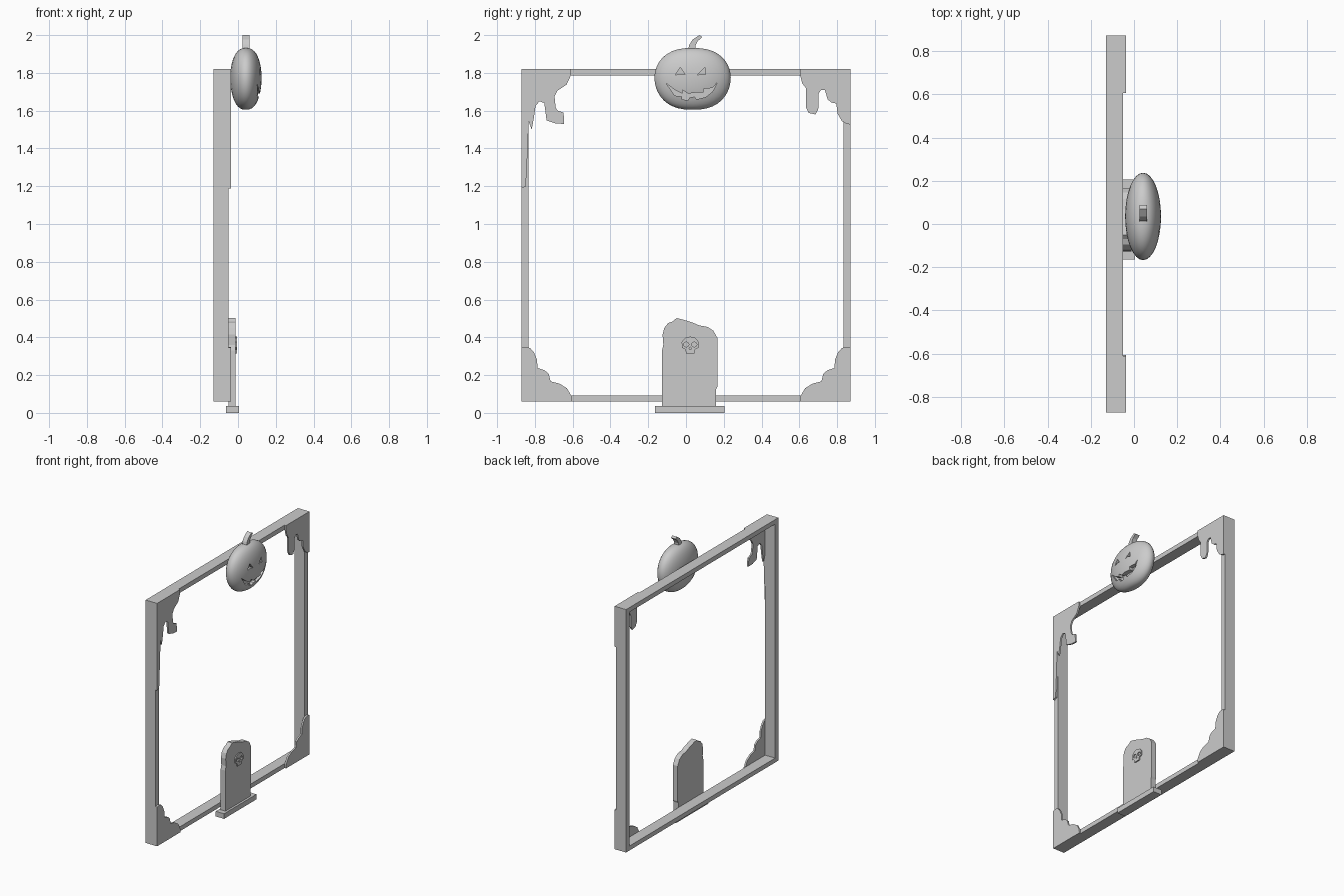
import bpy, bmesh, math


def finish(name, bm):
    bmesh.ops.recalc_face_normals(bm, faces=bm.faces)
    me = bpy.data.meshes.new(name)
    bm.to_mesh(me)
    bm.free()
    ob = bpy.data.objects.new(name, me)
    bpy.context.collection.objects.link(ob)
    return ob


def plate(name, outlines, x0, x1):
    """Extrude (y, z) outlines along x."""
    bm = bmesh.new()
    for pts in outlines:
        f = bm.faces.new([bm.verts.new((x0, y, z)) for y, z in pts])
        r = bmesh.ops.extrude_face_region(bm, geom=[f])
        for v in r["geom"]:
            if isinstance(v, bmesh.types.BMVert):
                v.co.x = x1
    return finish(name, bm)


def rect(y0, y1, z0, z1):
    return [(y0, z0), (y1, z0), (y1, z1), (y0, z1)]


def oval(cy, cz, ry, rz, n=12):
    return [(cy + ry * math.cos(2 * math.pi * i / n), cz + rz * math.sin(2 * math.pi * i / n))
            for i in range(n)]


def carve(ob, cutter):
    m = ob.modifiers.new("carve", 'BOOLEAN')
    m.operation = 'DIFFERENCE'
    m.solver = 'EXACT'
    m.object = cutter
    bpy.context.view_layer.objects.active = ob
    bpy.ops.object.modifier_apply(modifier=m.name)
    bpy.data.objects.remove(cutter)


# Square frame bars
for s, side in ((-1, "left"), (1, "right")):
    plate("frame_side_" + side, [rect(*sorted((s * 0.835, s * 0.872)), 0.06, 1.82)], -0.13, -0.05)
plate("frame_top", [rect(-0.835, 0.835, 1.787, 1.82)], -0.13, -0.05)
plate("frame_bottom", [rect(-0.835, 0.835, 0.06, 0.092)], -0.13, -0.05)

# Scalloped lower corners, mirrored
low = [(.872, .06), (.605, .06), (.607, .09), (.63, .13), (.67, .155), (.717, .167), (.727, .207),
       (.748, .225), (.785, .238), (.79, .285), (.805, .32), (.825, .343), (.85, .35), (.872, .345)]
plate("corner_bottom_right", [low], -0.05, -0.038)
plate("corner_bottom_left", [[(-y, z) for y, z in low]], -0.05, -0.038)

# Dripping upper corners
drip_r = [(.872, 1.82), (.605, 1.82), (.605, 1.785), (.615, 1.745), (.635, 1.72), (.635, 1.617),
          (.65, 1.588), (.685, 1.58), (.70, 1.606), (.702, 1.69), (.715, 1.71), (.735, 1.71),
          (.75, 1.66), (.77, 1.643), (.796, 1.638), (.802, 1.585), (.825, 1.545), (.85, 1.53),
          (.872, 1.527)]
plate("drip_top_right", [drip_r], -0.05, -0.038)
drip_l = [(-.872, 1.82), (-.61, 1.82), (-.61, 1.786), (-.632, 1.738), (-.68, 1.706), (-.696, 1.675),
          (-.69, 1.617), (-.68, 1.6), (-.648, 1.59), (-.645, 1.53), (-.69, 1.532), (-.738, 1.548),
          (-.75, 1.64), (-.775, 1.65), (-.796, 1.627), (-.807, 1.553), (-.817, 1.5), (-.833, 1.543),
          (-.838, 1.395), (-.848, 1.2), (-.872, 1.188)]
plate("drip_top_left", [drip_l], -0.05, -0.038)

# Pumpkin: squashed sphere, wide shoulders
bm = bmesh.new()
bmesh.ops.create_uvsphere(bm, u_segments=32, v_segments=20, radius=1)
for v in bm.verts:
    r = math.hypot(v.co.x, v.co.y)
    k = r ** -0.2 if r > 1e-4 else 0
    z = v.co.z
    v.co = (0.042 + v.co.x * k * 0.083, 0.035 + v.co.y * k * 0.202,
            1.775 + z * (0.157 if z > 0 else 0.17))
pumpkin = finish("pumpkin", bm)

# Carved eyes and toothy grin
eyes = [[(-.058, 1.788), (-.03, 1.828), (-.003, 1.79), (-.03, 1.795)],
        [(.06, 1.788), (.10, 1.828), (.103, 1.79), (.08, 1.795)]]
mouth = [(-.105, 1.745), (-.06, 1.71), (-.018, 1.69), (-.018, 1.71), (.01, 1.69), (.045, 1.695),
         (.092, 1.695), (.092, 1.715), (.14, 1.72), (.165, 1.748), (.14, 1.70), (.105, 1.672),
         (.055, 1.66), (.045, 1.675), (.02, 1.67), (.01, 1.655), (-.02, 1.66), (-.02, 1.675),
         (-.06, 1.68)]
carve(pumpkin, plate("eye_cutter", eyes, 0.1, 0.2))
carve(pumpkin, plate("mouth_cutter", [mouth], 0.085, 0.2))
bpy.ops.object.select_all(action='DESELECT')
pumpkin.select_set(True)
bpy.context.view_layer.objects.active = pumpkin
bpy.ops.object.shade_smooth_by_angle(angle=math.radians(35))

# Curved stem
plate("pumpkin_stem", [[(.01, 1.92), (.018, 1.95), (.035, 1.976), (.07, 2.0), (.087, 1.99),
                        (.062, 1.968), (.05, 1.945), (.048, 1.92)]], 0.025, 0.06)

# Gravestone: worn slab on a plinth
plate("gravestone_base", [rect(-.165, .205, 0, .037)], -0.063, 0.004)
plate("gravestone_slab", [[(-.127, .037), (-.127, .33), (-.12, .36), (-.124, .415), (-.115, .45),
                           (-.095, .475), (-.07, .484), (-.05, .502), (-.02, .495), (.03, .48),
                           (.07, .463), (.115, .455), (.145, .435), (.167, .395), (.167, .14),
                           (.16, .125), (.16, .037)]], -0.05, -0.012)

# Skull ornament
skull = plate("skull", [[(.0, .315), (.045, .315), (.048, .335), (.066, .345), (.068, .375),
                         (.05, .397), (.022, .404), (-.005, .397), (-.023, .375), (-.021, .345),
                         (-.003, .335)]], -0.014, -0.004)
carve(skull, plate("socket_cutter", [oval(.001, .362, .014, .013), oval(.044, .362, .014, .013),
                                     [(.015, .338), (.03, .338), (.0225, .35)]], -0.03, 0.02))
